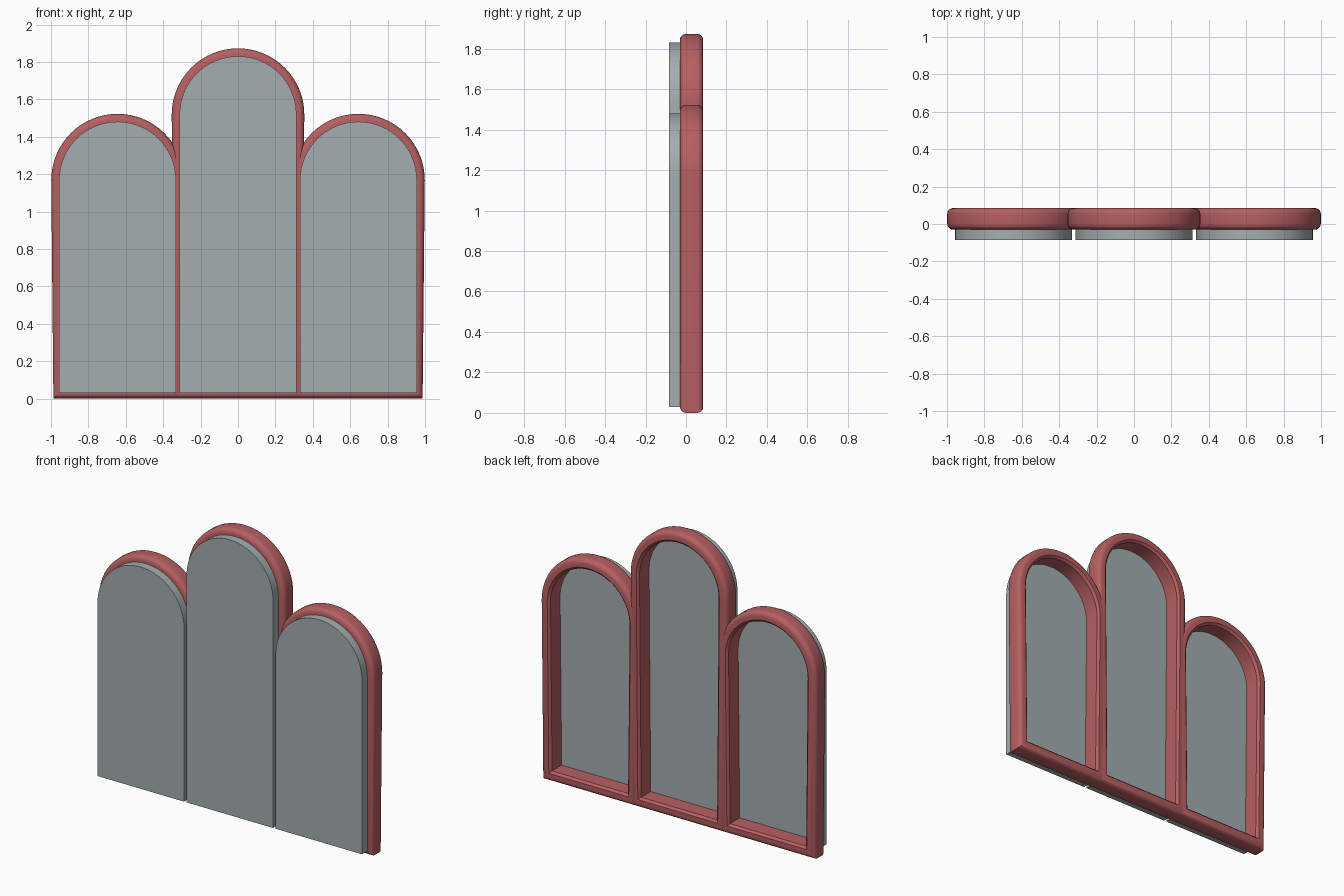
import bpy, bmesh, math

cube = bpy.data.objects.get("Cube")
if cube:
    bpy.data.objects.remove(cube, do_unlink=True)


def material(name, rgb):
    mat = bpy.data.materials.new(name)
    mat.use_nodes = True
    mat.diffuse_color = (*rgb, 1)
    mat.node_tree.nodes["Principled BSDF"].inputs["Base Color"].default_value = (*rgb, 1)
    return mat


RED = material("muted red", (0.47, 0.115, 0.12))
GREY = material("pale grey", (0.37, 0.42, 0.425))
SEGMENTS = 32


def arch(half, foot_half, bottom, spring):
    """Closed arch outline: (x, z) with the outward direction at each point."""
    pts = [((foot_half, bottom), (1, -1))]
    for i in range(SEGMENTS + 1):
        a = math.pi * i / SEGMENTS
        n = (math.cos(a), math.sin(a))
        pts.append(((half * n[0], spring + half * n[1]), n))
    pts.append(((-foot_half, bottom), (-1, -1)))
    return pts


def finish(name, bm, mat, x):
    bmesh.ops.recalc_face_normals(bm, faces=bm.faces)
    mesh = bpy.data.meshes.new(name)
    bm.to_mesh(mesh)
    bm.free()
    mesh.materials.append(mat)
    obj = bpy.data.objects.new(name, mesh)
    obj.location.x = x
    bpy.context.collection.objects.link(obj)
    bpy.ops.object.select_all(action='DESELECT')
    obj.select_set(True)
    bpy.context.view_layer.objects.active = obj
    bpy.ops.object.shade_smooth_by_angle(angle=math.radians(32))


def frame_profile():
    """Rounded outer edge, flat inner wall with a chamfered back lip: (outward, y)."""
    r, front, back = 0.03, -0.03, 0.085
    prof = [(-0.026, front)]
    for centre_y, start in ((front + r, -90), (back - r, 0)):
        for i in range(6):
            a = math.radians(start + 18 * i)
            prof.append((0.042 - r + r * math.cos(a), centre_y + r * math.sin(a)))
    return prof + [(-0.012, back), (-0.026, back - 0.014)]


def build_frame(name, x, spring):
    bm = bmesh.new()
    prof = frame_profile()
    rings = [[bm.verts.new((p[0] + n[0] * o, y, p[1] + n[1] * o)) for o, y in prof]
             for p, n in arch(0.3125, 0.301, 0.042, spring)]
    for i, ring in enumerate(rings):
        nxt = rings[(i + 1) % len(rings)]
        for j in range(len(prof)):
            k = (j + 1) % len(prof)
            bm.faces.new((ring[j], ring[k], nxt[k], nxt[j]))
    finish(name, bm, RED, x)


def build_panel(name, x, spring):
    bm = bmesh.new()
    face = bm.faces.new([bm.verts.new((p[0], -0.085, p[1]))
                         for p, n in arch(0.3125, 0.3125, 0.03, spring)])
    out = bmesh.ops.extrude_face_region(bm, geom=[face], use_keep_orig=True)
    verts = [v for v in out["geom"] if isinstance(v, bmesh.types.BMVert)]
    bmesh.ops.translate(bm, verts=verts, vec=(0, 0.057, 0))
    finish(name, bm, GREY, x)


# Two low side bays and a taller middle bay
for side, x, spring in (("right", -0.644, 1.168), ("middle", 0, 1.518), ("left", 0.644, 1.168)):
    build_frame(side + "_frame", x, spring)
    build_panel(side + "_panel", x, spring)
